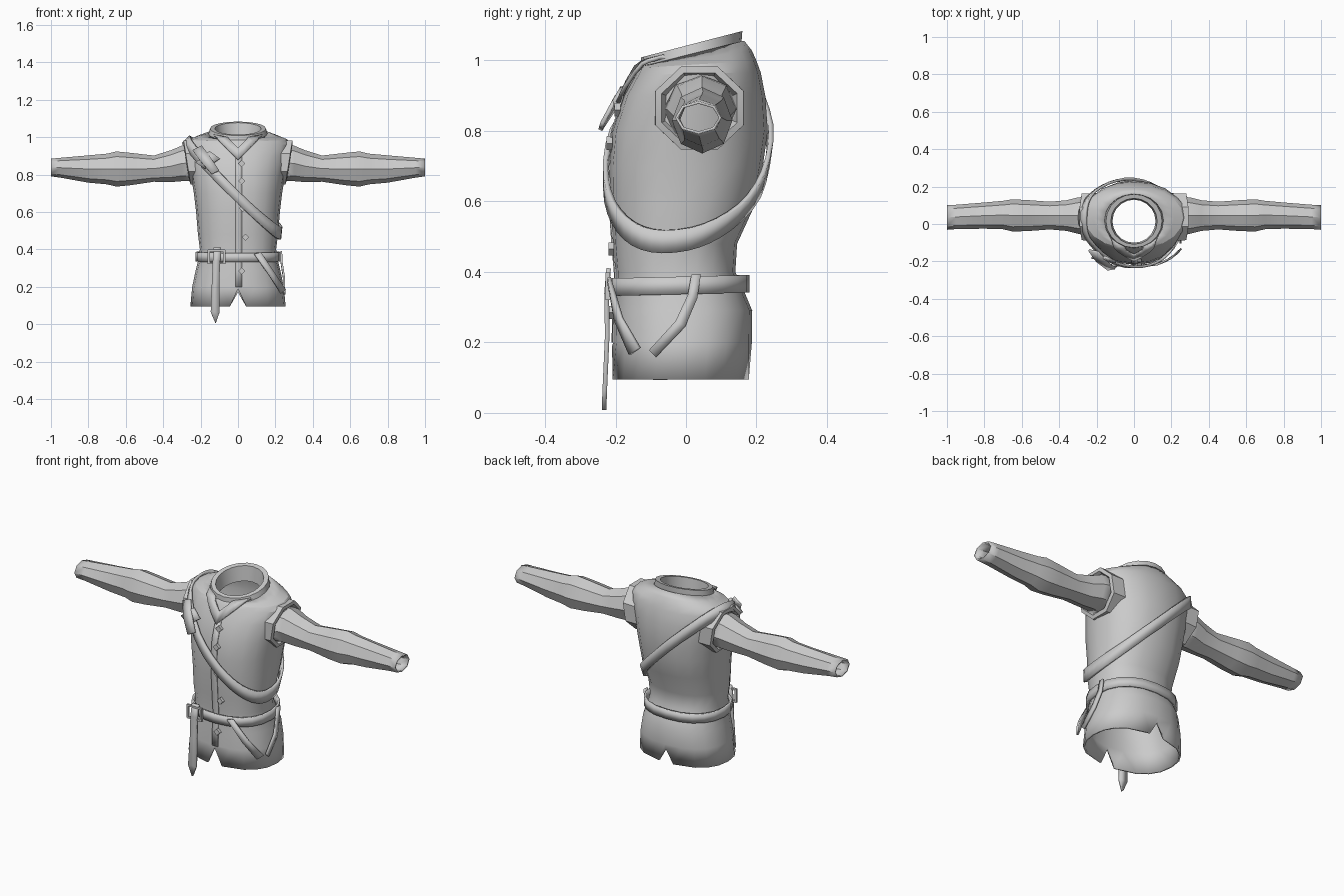
import bpy, math
from mathutils import Vector

if "Cube" in bpy.data.objects:
    bpy.data.objects.remove(bpy.data.objects["Cube"])

cloth = bpy.data.materials.new("grey_cloth")
cloth.diffuse_color = (0.6, 0.6, 0.6, 1)
cloth.use_nodes = True
cloth.node_tree.nodes["Principled BSDF"].inputs["Base Color"].default_value = cloth.diffuse_color
N = 20


def grid(name, rows, closed=True, thick=0.0, offset=-1, mirror=False):
    """Skin rows of points; optionally give thickness and a mirrored copy."""
    n = len(rows[0])
    faces = []
    for i in range(len(rows) - 1):
        for j in range(n if closed else n - 1):
            k = (j + 1) % n
            faces.append((i * n + j, i * n + k, (i + 1) * n + k, (i + 1) * n + j))
    me = bpy.data.meshes.new(name)
    me.from_pydata([tuple(p) for r in rows for p in r], [], faces)
    me.materials.append(cloth)
    me.shade_smooth()
    me.set_sharp_from_angle(angle=math.radians(28))
    ob = bpy.data.objects.new(name, me)
    bpy.context.collection.objects.link(ob)
    if thick:
        m = ob.modifiers.new("thickness", 'SOLIDIFY')
        m.thickness, m.offset = thick, offset
    if mirror:
        ob.modifiers.new("mirror", 'MIRROR')
    return ob


def oval(a, s, hx, yf, yb, e=2.2, tilt=0.0):
    """Point of a rounded cross-section; a = 0 is the front, turning to +x."""
    sx, cy = math.sin(a), -math.cos(a)
    x = hx * math.copysign(abs(sx) ** (2 / e), sx)
    y = (yf + yb) / 2 + (yb - yf) / 2 * math.copysign(abs(cy) ** (2 / e), cy)
    return Vector((x, y, s + tilt * y))


# height, half width, front y, back y, roundness, tilt
BODY = [
    (.095, .255, -.21, .18, 2.3, 0), (.2, .245, -.206, .187, 2.3, 0),
    (.29, .226, -.205, .188, 2.3, 0), (.345, .212, -.2, .165, 2.3, 0),
    (.4, .204, -.2, .14, 2.3, 0), (.48, .214, -.207, .145, 2.3, 0),
    (.6, .224, -.215, .2, 2.3, 0), (.7, .236, -.217, .218, 2.3, 0),
    (.8, .252, -.208, .232, 2.2, 0), (.9, .272, -.175, .225, 2.2, 0),
    (.962, .284, -.142, .212, 2.1, .02), (.987, .262, -.132, .2, 2.1, .06),
    (1.002, .215, -.128, .187, 2, .14), (1.015, .158, -.12, .165, 2, .25)]


def body(a, s):
    s = min(max(s, BODY[0][0]), BODY[-1][0])
    for lo, hi in zip(BODY, BODY[1:]):
        if s <= hi[0]:
            t = (s - lo[0]) / (hi[0] - lo[0])
            return oval(a, *[u + (v - u) * t for u, v in zip(lo, hi)])


def on_body(a, height, push=.006):
    """Find where the body surface meets z = height(x, y), pushed outward."""
    lo, hi = .3, 1.015
    for _ in range(30):
        mid = (lo + hi) / 2
        p = body(a, mid)
        lo, hi = (mid, hi) if p.z < height(p.x, p.y) else (lo, mid)
    p = body(a, lo)
    nrm = (body(a + .03, lo) - body(a - .03, lo)).cross(body(a, lo + .01) - body(a, lo - .01))
    return p + nrm.normalized() * push


angles = [2 * math.pi * j / N for j in range(N)]

# Tunic body, with slits at the front and back of the hem
rows = [[body(a, r[0]) for a in angles] for r in BODY]
for c, top in ((0, .19), (N // 2, .17)):
    rows[0][c].z = top
    for j in (c - 1, (c + 1) % N):
        rows[0][j].x = math.copysign(.045, rows[0][j].x)
        rows[0][j].y = rows[0][c].y * .99
grid("tunic_body", rows, thick=.01)

# Collar
collar = [(.982, .166, -.13, .155, 2, .26), (1.042, .15, -.127, .16, 2, .26),
          (1.042, .124, -.108, .137, 2, .26), (.96, .115, -.1, .13, 2, .26)]
grid("collar", [[oval(a, *r) for a in angles] for r in collar])

# Crossed collar lapels meeting in a V
front = [math.radians(d) for d in range(-56, 57, 8)]
grid("collar_lapels", [[on_body(a, lambda x, y: z + abs(x)) for a in front]
                       for z in (.875, .935)], False, .012, 1)

# Front closing strip
grid("front_placket", [[(x, body(0, s).y - .001, s) for x in (-.014, .022)]
                       for s in [r[0] for r in BODY[1:10]]], False, .004, 1)

# Buttons
for i, (x, z) in enumerate([(.02, .86), (.02, .765), (.025, .62), (.04, .465), (.02, .285)]):
    bpy.ops.mesh.primitive_cylinder_add(vertices=4, radius=.019, depth=.016,
                                        location=(x, body(0, z).y - .006, z),
                                        rotation=(math.pi / 2, 0, 0))
    bpy.context.object.name = f"button_{i + 1}"
    bpy.context.object.data.materials.append(cloth)

# Sleeves: x, centre y, centre z, radius y, radius z
SLEEVE = [(.22, .04, .865, .11, .1), (.3, .045, .86, .097, .095), (.36, .045, .845, .082, .085),
          (.45, .045, .832, .074, .07), (.57, .045, .83, .083, .086), (.65, .046, .83, .086, .094),
          (.7, .048, .83, .076, .082), (.8, .045, .83, .07, .073), (.95, .038, .837, .065, .053),
          (1.0, .035, .838, .066, .047)]


def octagon(x, y, z, ry, rz, turn=0.0, lean=0.0):
    out = []
    for k in range(8):
        t = (k + turn) * math.pi / 4
        out.append((x + lean * rz * math.sin(t), y + ry * math.cos(t), z + rz * math.sin(t)))
    return out


grid("sleeves", [octagon(*r) for r in SLEEVE], thick=.008, mirror=True)

# Shoulder armhole trim
TRIM = [(.2, .137, .125), (.272, .135, .128), (.276, .116, .108), (.24, .1, .09)]
grid("armhole_trim", [octagon(x, .038, .865, ry, rz, .5, .16) for x, ry, rz in TRIM], mirror=True)

# Baldric slung from one shoulder to the opposite hip
loop = [2 * math.pi * j / 40 for j in range(40)]
grid("shoulder_strap", [[on_body(a, lambda x, y: z - x + .13 * y) for a in loop]
                        for z in (.672, .742)], True, .014, 1)
# Loose strap end with its keeper
grid("strap_end", [[(-.14, -.238, .80), (-.1, -.232, .82)],
                   [(-.2, -.192, .87), (-.15, -.192, .895)],
                   [(-.24, -.135, .925), (-.19, -.145, .95)]], False, .012, 1)
grid("strap_keeper", [[(-.225, -.172, .862), (-.175, -.182, .83)],
                      [(-.15, -.172, .925), (-.095, -.195, .885)]], False, .014, 1)

# Waist belt
grid("belt", [[oval(a, s, .216, -.205, .168, 2.3, .025) for a in angles]
              for s in (.337, .387)], True, .012, 1)


def plate(name, x, z, w, h, y=-.222):
    bpy.ops.mesh.primitive_cube_add(size=1, location=(x, y, z))
    bpy.context.object.name = name
    bpy.context.object.scale = (w, .012, h)
    bpy.context.object.data.materials.append(cloth)


# Buckle frame
for sx in (-.042, .042):
    plate("buckle_side", -.115 + sx, .36, .012, .075)
for sz in (-.034, .034):
    plate("buckle_bar", -.115, .36 + sz, .09, .01)

# Pointed belt tail
grid("belt_tail", [[(-.122, -.226, .008), (-.118, -.226, .008)],
                   [(-.146, -.224, .065), (-.098, -.224, .065)],
                   [(-.14, -.217, .22), (-.1, -.217, .22)],
                   [(-.135, -.219, .34), (-.095, -.219, .34)],
                   [(-.13, -.213, .41), (-.09, -.213, .41)]], False, .013, 1)

# Two thongs hanging at the hip
grid("front_thong", [[(.225, -.155, .165), (.25, -.128, .185)],
                     [(.165, -.195, .26), (.195, -.178, .27)],
                     [(.085, -.215, .375), (.12, -.213, .385)]], False, .01, 1)
grid("side_thong", [[(.243, -.105, .178), (.243, -.085, .158)],
                    [(.24, -.03, .26), (.24, -.002, .245)],
                    [(.228, .005, .335), (.228, .032, .325)],
                    [(.226, .015, .392), (.226, .042, .392)]], False, .01, 1)
